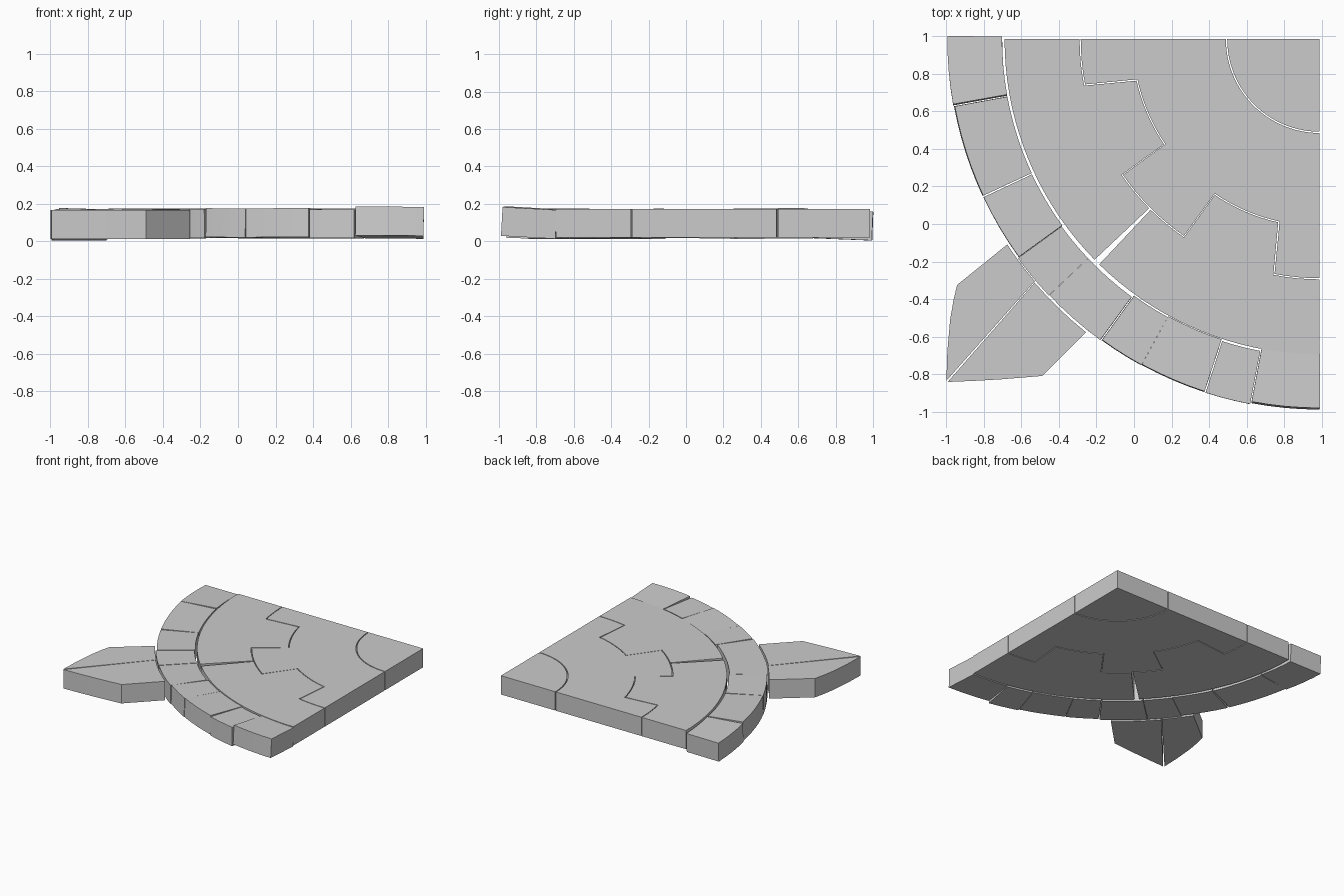
import bpy, bmesh
from math import radians, sin, cos
from mathutils import Matrix, Vector

if "Cube" in bpy.data.objects:
    bpy.data.objects.remove(bpy.data.objects["Cube"])

C = (0.99, 0.985)          # shared centre of all arcs
Z0, Z1 = 0.02, 0.174


def pol(r, a):
    """Angle runs from -x (0) round to -y (90)."""
    a = radians(a)
    return (C[0] - r * cos(a), C[1] - r * sin(a))


def arc(r, a0, a1):
    n = max(1, round(abs(a1 - a0) / 2.5))
    return [pol(r, a0 + (a1 - a0) * i / n) for i in range(n + 1)]


def slab(name, pts, z0=Z0, z1=Z1, mid_angle=0, tip=0, roll=0):
    """Extruded outline, tilted about its own tangent (tip) and radius (roll)."""
    bm = bmesh.new()
    f = bm.faces.new([bm.verts.new((x, y, z0)) for x, y in pts])
    ext = bmesh.ops.extrude_face_region(bm, geom=[f])
    top = [v for v in ext["geom"] if isinstance(v, bmesh.types.BMVert)]
    bmesh.ops.translate(bm, verts=top, vec=(0, 0, z1 - z0))
    bmesh.ops.recalc_face_normals(bm, faces=bm.faces)
    if tip or roll:
        a = radians(mid_angle)
        radial, tangent = Vector((-cos(a), -sin(a), 0)), Vector((sin(a), -cos(a), 0))
        c = Vector((*pol(1.84, mid_angle), (z0 + z1) / 2))
        rot = Matrix.Rotation(radians(tip), 3, tangent) @ Matrix.Rotation(radians(roll), 3, radial)
        bmesh.ops.rotate(bm, verts=bm.verts, cent=c, matrix=rot)
    me = bpy.data.meshes.new(name)
    bm.to_mesh(me)
    bm.free()
    ob = bpy.data.objects.new(name, me)
    bpy.context.collection.objects.link(ob)
    bpy.context.view_layer.objects.active = ob
    ob.select_set(True)
    bpy.ops.object.shade_smooth_by_angle(angle=radians(30))
    ob.select_set(False)


def toothed(gap):
    """Half of the interlocking edge, from 0 to 45 degrees."""
    return (arc(1.274 + gap, 0, 10.9 + gap * 40) + arc(0.995 + gap, 12.4 + gap * 60, 34.2 - gap * 30)
            + arc(1.274 + gap, 34.6 - gap * 30, 45))


def mirror(pts):
    return [(C[0] + (y - C[1]), C[1] + (x - C[0])) for x, y in reversed(pts)]


# Inner quarter disc
slab("inner_quarter_disc", [C] + arc(0.493, 0, 90))

# Toothed middle plate
half = toothed(0)
slab("toothed_middle_plate", half + mirror(half)[1:] + arc(0.5, 90, 0))

# Two outer plates with a wedge gap between them
edge = toothed(0.006)[:-1] + [pol(1.28, 44.75)]
slab("outer_plate_left", edge + arc(1.68, 44.4, 0))
slab("outer_plate_right", mirror(edge + arc(1.68, 44.4, 0)))

# Border stones: start, end, inner radius, outer radius, height, tip, roll
stones = [
    (-0.4, 10.15, 1.693, 1.985, -0.009, 0.0, 2.3),
    (10.4, 24.9, 1.695, 1.98, -0.002, 1.5, -0.6),
    (25.2, 35.9, 1.695, 1.98, -0.003, 0.6, 0.8),
    (35.95, 43.4, 1.70, 1.988, -0.002, 0.0, 0.0),
    (43.45, 53.9, 1.70, 1.985, -0.003, 0.0, 0.5),
    (54.1, 61.3, 1.69, 1.98, -0.001, 1.2, -0.4),
    (61.35, 71.9, 1.685, 1.977, -0.001, 1.5, 0.3),
    (72.1, 79.2, 1.692, 1.98, -0.004, 0.3, 0.0),
    (79.35, 90, 1.679, 1.97, 0.004, 3.2, -0.5),
]
for i, (a0, a1, r0, r1, dz, tip, roll) in enumerate(stones):
    slab(f"border_stone_{i + 1}", arc(r0, a0, a1) + arc(r1, a1, a0),
         Z0 + dz, Z1 + dz, (a0 + a1) / 2, -tip, roll)

# Pointed leaf outside the border, in two halves
slab("leaf_half_left", [(-1, -0.835), (-0.995, -0.68), (-0.98, -0.51), (-0.963, -0.41),
                        (-0.943, -0.325)] + arc(1.993, 33.3, 40.35), 0.013, 0.168)
slab("leaf_half_right", arc(1.998, 40.5, 51.4) + [(-0.49, -0.81), (-0.71, -0.828),
                                                 (-0.85, -0.836), (-0.993, -0.842)], 0.013, 0.168)
